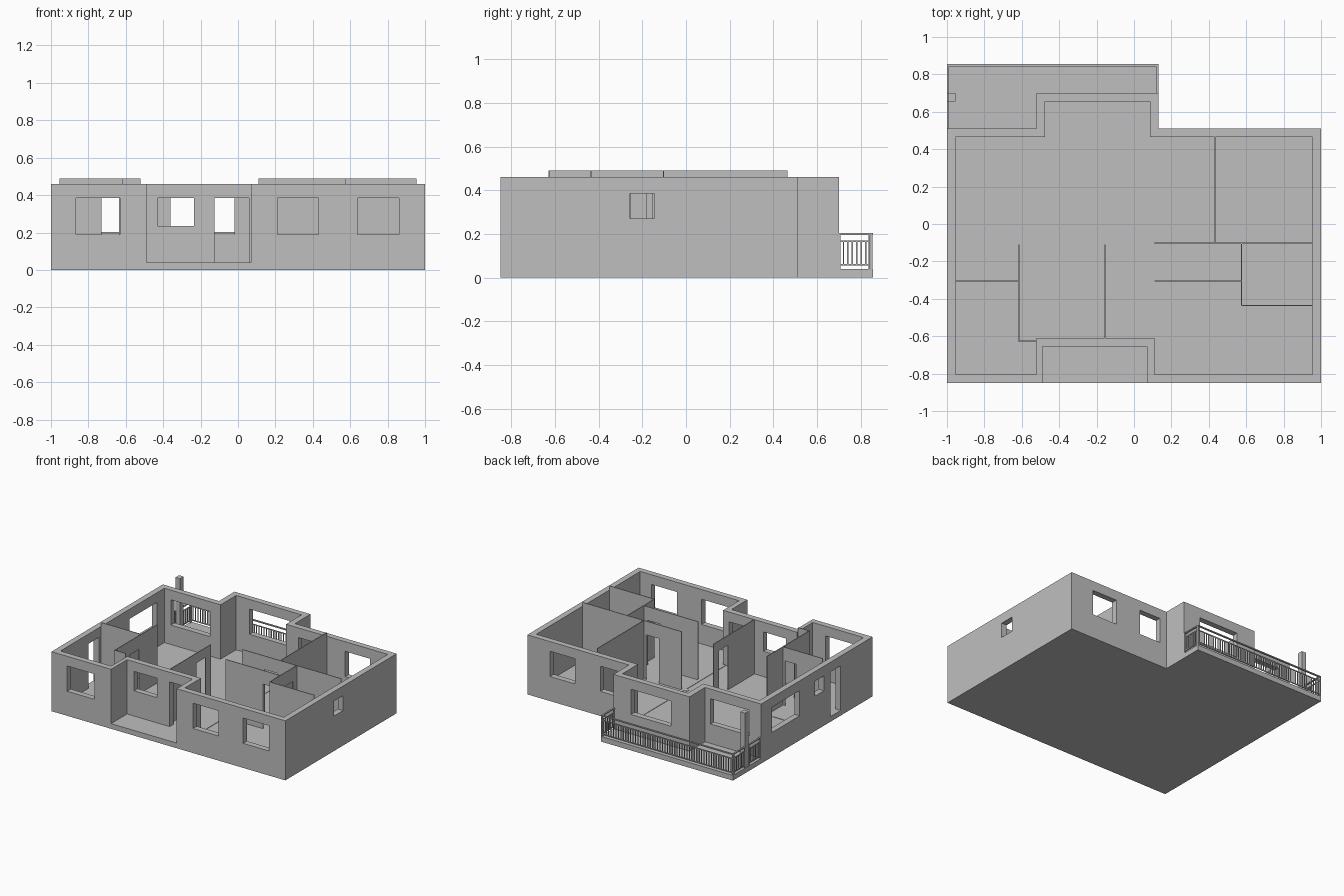
import bpy, bmesh
from mathutils import Vector

cube = bpy.data.objects.get("Cube")
if cube:
    bpy.data.objects.remove(cube)

mat = bpy.data.materials.new("plaster grey")
mat.use_nodes = True
grey = (0.52, 0.52, 0.52, 1)
mat.diffuse_color = grey
mat.node_tree.nodes["Principled BSDF"].inputs["Base Color"].default_value = grey

FLOOR, TOP, HIGH = 0.04, 0.46, 0.49
HEAD, SILL = 0.385, 0.19


def finish(name, bm):
    bmesh.ops.recalc_face_normals(bm, faces=bm.faces)
    mesh = bpy.data.meshes.new(name)
    bm.to_mesh(mesh)
    bm.free()
    mesh.materials.append(mat)
    obj = bpy.data.objects.new(name, mesh)
    bpy.context.collection.objects.link(obj)
    return obj


def add_box(bm, x0, x1, y0, y1, z0, z1):
    verts = bmesh.ops.create_cube(bm, size=1)["verts"]
    for v in verts:
        v.co = Vector((x1 if v.co.x > 0 else x0,
                       y1 if v.co.y > 0 else y0,
                       z1 if v.co.z > 0 else z0))


def box(name, *bounds):
    bm = bmesh.new()
    add_box(bm, *bounds)
    return finish(name, bm)


def wall(name, axis, start, end, near, far, openings=(), top=TOP):
    """Wall along an axis; openings are (from, to, bottom, head)."""
    us = sorted({start, end, *[u for o in openings for u in o[:2]]})
    zs = sorted({FLOOR, top, *[z for o in openings for z in o[2:]]})
    bm = bmesh.new()
    grid = {}

    def vert(u, z):
        if (u, z) not in grid:
            grid[u, z] = bm.verts.new((u, near, z) if axis == "x" else (near, u, z))
        return grid[u, z]

    for u0, u1 in zip(us, us[1:]):
        for z0, z1 in zip(zs, zs[1:]):
            um, zm = (u0 + u1) / 2, (z0 + z1) / 2
            if any(a < um < b and c < zm < d for a, b, c, d in openings):
                continue
            bm.faces.new([vert(u0, z0), vert(u1, z0), vert(u1, z1), vert(u0, z1)])
    # Thicken the elevation into a solid wall
    out = bmesh.ops.extrude_face_region(bm, geom=bm.faces[:], use_keep_orig=True)["geom"]
    depth = far - near
    move = (0, depth, 0) if axis == "x" else (depth, 0, 0)
    bmesh.ops.translate(bm, vec=move, verts=[g for g in out if isinstance(g, bmesh.types.BMVert)])
    bmesh.ops.recalc_face_normals(bm, faces=bm.faces)
    bmesh.ops.dissolve_limit(bm, angle_limit=0.01, verts=bm.verts, edges=bm.edges)
    return finish(name, bm)


def window(a, b, sill=SILL):
    return (a, b, sill, HEAD)


def door(a, b):
    return (a, b, FLOOR, HEAD)


def partition(name, axis, start, end, at, doors=(), top=HIGH):
    wall(name, axis, start, end, at - 0.003, at + 0.003, [door(*d) for d in doors], top)


# Floor slab with the balcony extension
bm = bmesh.new()
outline = [(-1, -0.85), (1, -0.85), (1, 0.51), (0.13, 0.51), (0.13, 0.855), (-1, 0.855)]
base = bm.faces.new([bm.verts.new((x, y, 0)) for x, y in outline])
out = bmesh.ops.extrude_face_region(bm, geom=[base], use_keep_orig=True)["geom"]
bmesh.ops.translate(bm, vec=(0, 0, FLOOR), verts=[g for g in out if isinstance(g, bmesh.types.BMVert)])
finish("floor_slab", bm)

# Front walls and the entrance recess
wall("front_wall_right", "x", -1, -0.49, -0.85, -0.805, [window(-0.865, -0.63)])
wall("front_wall_left", "x", 0.07, 1, -0.85, -0.805, [window(0.21, 0.43), window(0.64, 0.86)])
wall("recess_wall_right", "y", -0.805, -0.61, -0.52, -0.49)
wall("recess_wall_left", "y", -0.805, -0.61, 0.07, 0.11)
wall("entrance_wall", "x", -0.49, 0.07, -0.655, -0.61,
     [window(-0.43, -0.235, 0.235), door(-0.125, 0.06)])

# Side walls
wall("side_wall_right", "y", -0.805, 0.465, -1, -0.955,
     [window(0.04, 0.375), window(-0.257, -0.145, 0.27), door(-0.46, -0.335)])
wall("side_wall_left", "y", -0.805, 0.465, 0.955, 1, [window(-0.257, -0.145, 0.27)])

# Back walls and the projecting bay
wall("back_wall_right", "x", -1, -0.475, 0.465, 0.51, [window(-0.9, -0.567)])
wall("back_wall_left", "x", 0.085, 1, 0.465, 0.51, [window(0.19, 0.375), window(0.59, 0.805)])
wall("bay_wall_right", "y", 0.51, 0.655, -0.52, -0.475)
wall("bay_wall_left", "y", 0.51, 0.655, 0.085, 0.13)
wall("bay_wall_back", "x", -0.52, 0.13, 0.655, 0.70, [window(-0.36, -0.02)])

# Thin room partitions
partition("right_room_partition", "x", -0.955, -0.615, -0.305, [(-0.73, -0.635)])
partition("right_hall_partition", "y", -0.63, -0.11, -0.615, [(-0.445, -0.335)])
partition("right_link_partition", "x", -0.615, -0.52, -0.627)
partition("entrance_partition", "y", -0.61, -0.11, -0.155, [(-0.29, -0.18)], TOP)
partition("left_hall_partition", "x", 0.11, 0.575, -0.305, [(0.43, 0.54)])
partition("left_room_partition", "x", 0.11, 0.955, -0.103, [(0.30, 0.41), (0.455, 0.565)])
partition("bathroom_side_partition", "y", -0.435, -0.106, 0.575, [(-0.255, -0.155)])
partition("bathroom_front_partition", "x", 0.575, 0.955, -0.435)
partition("bedroom_partition", "y", -0.1, 0.465, 0.433)

# Floor threshold strips
strip = FLOOR + 0.003
box("long_threshold", 0.085, 0.11, -0.805, 0.465, FLOOR, strip)
box("cross_threshold", -0.955, -0.13, -0.125, -0.10, FLOOR, strip)
box("short_threshold", 0.06, 0.085, -0.125, -0.10, FLOOR, strip)

# Balcony column
box("balcony_column", -0.995, -0.955, 0.655, 0.70, FLOOR, TOP)


def railing(name, axis, start, end, at):
    """Three rails with evenly spaced balusters."""
    bm = bmesh.new()

    def bar(a, b, half, z0, z1):
        lo, hi = at - half, at + half
        add_box(bm, *((a, b, lo, hi) if axis == "x" else (lo, hi, a, b)), z0, z1)

    bar(start, end, 0.006, 0.196, 0.204)
    for z in (0.055, 0.162):
        bar(start, end, 0.003, z, z + 0.007)
    count = round((end - start) / 0.021)
    for i in range(1, count):
        u = start + (end - start) * i / count
        bar(u - 0.003, u + 0.003, 0.003, 0.06, 0.165)
    for u in (start, end - 0.008):
        bar(u, u + 0.008, 0.004, FLOOR, 0.2)
    return finish(name, bm)


# Balcony railings
railing("back_railing", "x", -1, 0.13, 0.849)
railing("left_railing", "y", 0.70, 0.843, 0.124)
railing("right_railing_outer", "y", 0.70, 0.843, -0.994)
railing("right_railing_inner", "y", 0.51, 0.655, -0.994)
